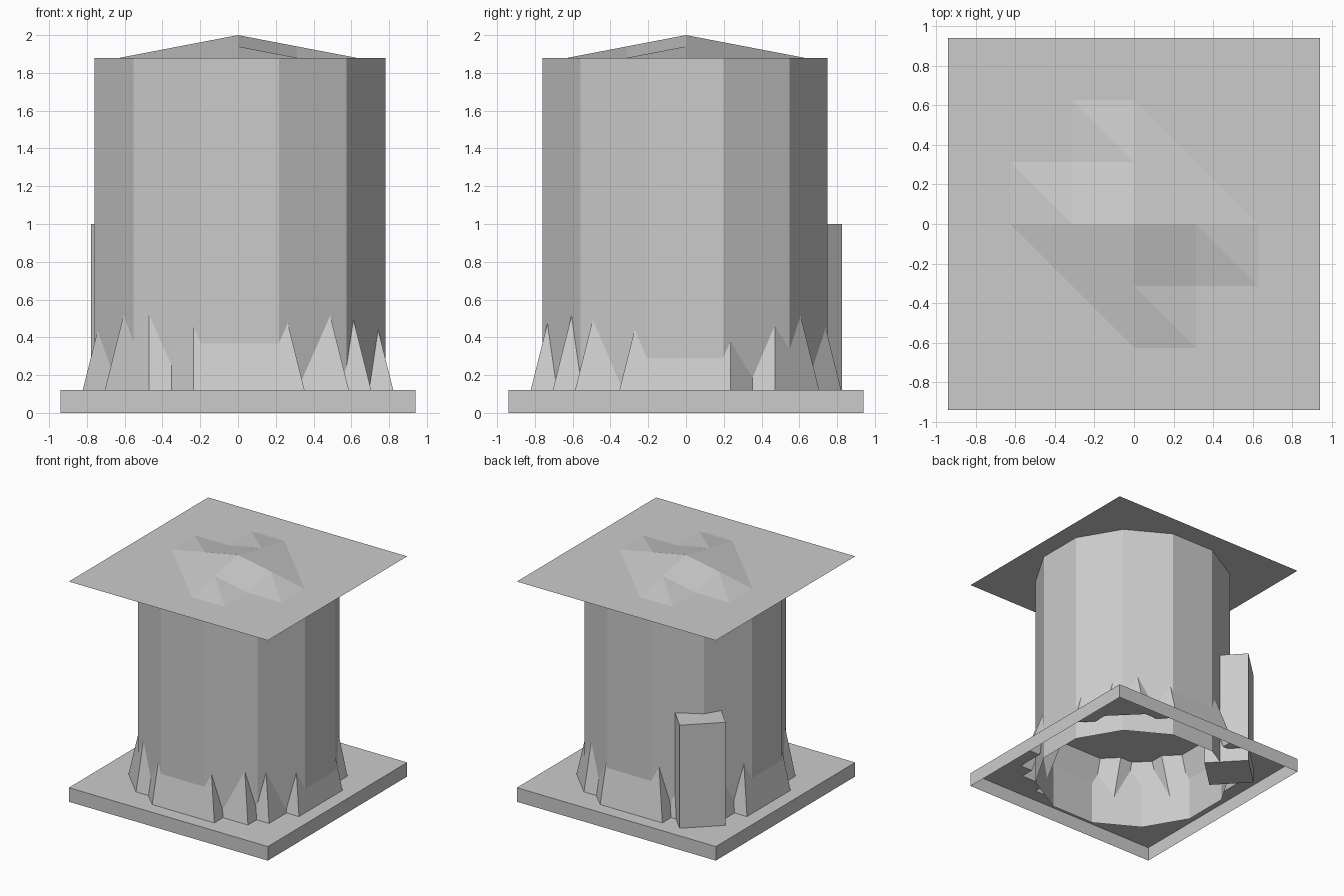
import bpy, bmesh, math
from mathutils import Matrix

if "Cube" in bpy.data.objects:
    bpy.data.objects.remove(bpy.data.objects["Cube"])


def finish(name, bm):
    mesh = bpy.data.meshes.new(name)
    bm.to_mesh(mesh)
    bm.free()
    obj = bpy.data.objects.new(name, mesh)
    bpy.context.collection.objects.link(obj)
    return obj


def height_sheet(name, half, n, height, skirt=False):
    """Triangulated grid of (2n x 2n) cells; height(i, j) sets each z."""
    bm = bmesh.new()
    step = half / n
    idx = range(-n, n + 1)
    v = {(i, j): bm.verts.new((i * step, j * step, height(i, j))) for i in idx for j in idx}
    for i in range(-n, n):
        for j in range(-n, n):
            a, b, c, d = v[i, j], v[i + 1, j], v[i + 1, j + 1], v[i, j + 1]
            bm.faces.new((a, b, d))
            bm.faces.new((b, c, d))
    if skirt:
        # side walls dropped from the rim to the ground, underside left open
        rim = [e for e in bm.edges if e.is_boundary]
        ext = bmesh.ops.extrude_edge_only(bm, edges=rim)
        for g in ext["geom"]:
            if isinstance(g, bmesh.types.BMVert):
                g.co.z = 0
        bmesh.ops.recalc_face_normals(bm, faces=list(bm.faces))
        bm.normal_update()
        top = max(bm.faces, key=lambda f: f.calc_center_median().z)
        if top.normal.z < 0:
            bmesh.ops.reverse_faces(bm, faces=list(bm.faces))
    return finish(name, bm)


# base: hollow plinth whose top rises into a jagged mound under the tower
height_sheet("base", 0.94, 8,
             lambda i, j: 0.59 if i * i + j * j <= 42 else 0.12, skirt=True)

# roof: thin square sheet with a small faceted peak in the middle
height_sheet("roof", 0.94, 3,
             lambda i, j: 1.88 + 0.06 * max(0, 2 - abs(i) - abs(j)))

# tower: twelve-sided open tube with a flat side facing front
bm = bmesh.new()
bmesh.ops.create_cone(bm, cap_ends=False, segments=12, radius1=1, radius2=1, depth=1.88)
bm.verts.ensure_lookup_table()
a0 = math.atan2(bm.verts[0].co.y, bm.verts[0].co.x)
bm.transform(Matrix.Translation((0.01, -0.005, 0.94))
             @ Matrix.Diagonal((0.797, 0.782, 1, 1))
             @ Matrix.Rotation(math.radians(15) - a0, 4, 'Z'))
bmesh.ops.recalc_face_normals(bm, faces=list(bm.faces))
finish("tower", bm)

# buttress: upright block set diagonally into the back left of the tower
bm = bmesh.new()
bmesh.ops.create_cube(bm, size=1)
bm.transform(Matrix.Translation((-0.648, 0.703, 0.5))
             @ Matrix.Rotation(math.radians(43.5), 4, 'Z')
             @ Matrix.Translation((0, -0.18, 0))
             @ Matrix.Diagonal((0.36, 0.36, 1, 1)))
finish("buttress", bm)
